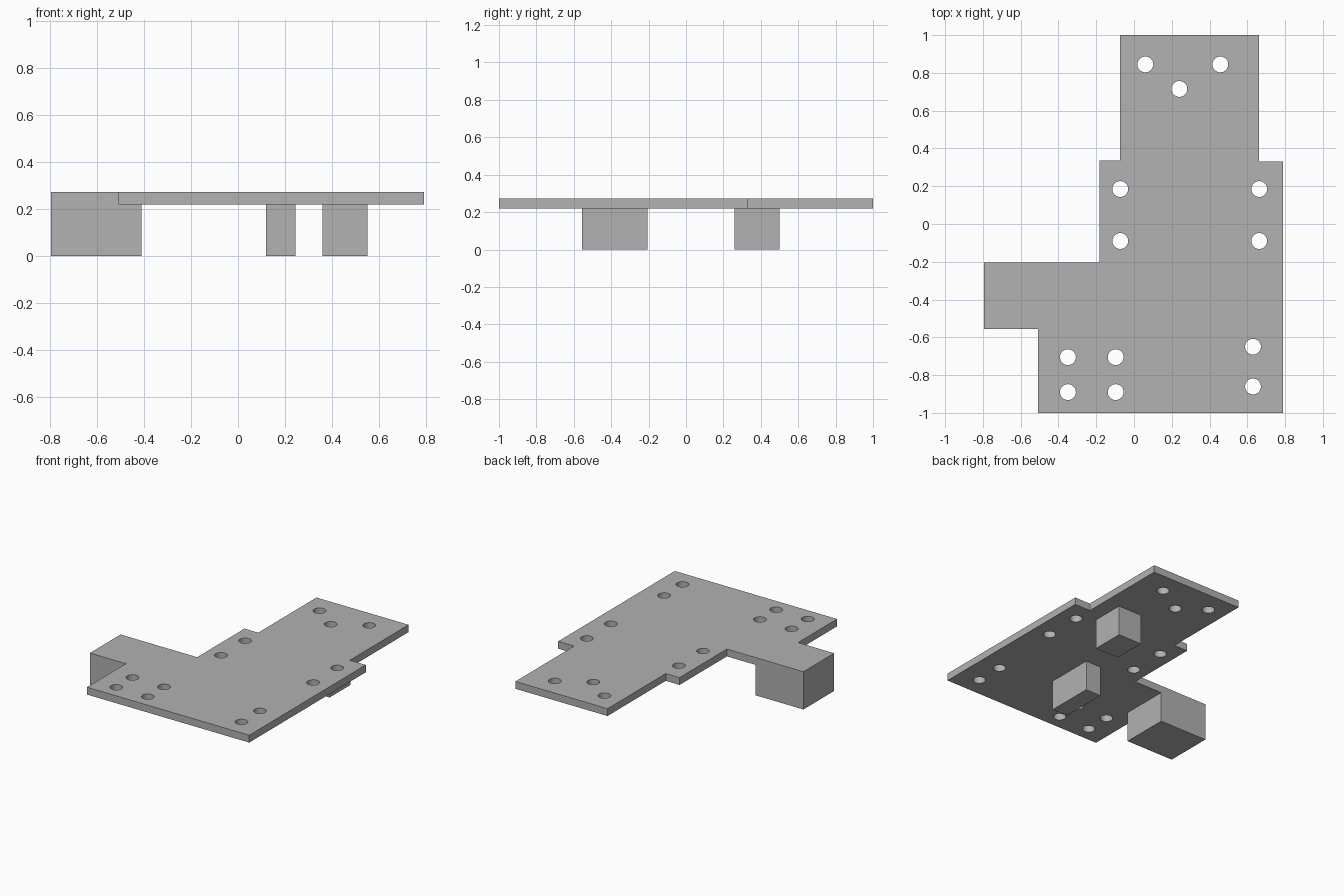
import bpy
import bmesh
from math import cos, sin, tau
from mathutils import Matrix

if "Cube" in bpy.data.objects:
    bpy.data.objects.remove(bpy.data.objects["Cube"], do_unlink=True)

BOTTOM, TOP = 0.22, 0.273   # plate underside and upper face
HOLE_RADIUS = 0.042

# Single flat grey
grey = bpy.data.materials.new("plain_grey")
grey.use_nodes = True
colour = (0.445, 0.445, 0.445, 1)
grey.diffuse_color = colour
grey.node_tree.nodes["Principled BSDF"].inputs["Base Color"].default_value = colour


def add_object(name, mesh):
    mesh.materials.clear()
    mesh.materials.append(grey)
    obj = bpy.data.objects.new(name, mesh)
    bpy.context.collection.objects.link(obj)
    return obj


def box(name, x0, x1, y0, y1, z0, z1):
    bm = bmesh.new()
    centre = ((x0 + x1) / 2, (y0 + y1) / 2, (z0 + z1) / 2)
    size = (x1 - x0, y1 - y0, z1 - z0)
    bmesh.ops.create_cube(bm, size=1, matrix=Matrix.Translation(centre) @ Matrix.Diagonal((*size, 1)))
    mesh = bpy.data.meshes.new(name)
    bm.to_mesh(mesh)
    bm.free()
    return add_object(name, mesh)


def add_loop(curve, points):
    spline = curve.splines.new("POLY")
    spline.points.add(len(points) - 1)
    for point, (x, y) in zip(spline.points, points):
        point.co = (x, y, 0, 1)
    spline.use_cyclic_u = True


def circle(cx, cy, sides=32):
    return [(cx + HOLE_RADIUS * cos(tau * i / sides), cy + HOLE_RADIUS * sin(tau * i / sides))
            for i in range(sides)]


# Stepped plate outline, with a gap where the side block meets it
outline = [(-0.507, -1), (0.79, -1), (0.79, 0.33), (0.663, 0.33), (0.663, 1), (-0.073, 1),
           (-0.073, 0.335), (-0.183, 0.335), (-0.183, -0.205), (-0.41, -0.205),
           (-0.41, -0.555), (-0.507, -0.555)]

# Through holes: back triangle, middle four, front left pair, front right four
holes = [(0.06, 0.845), (0.457, 0.845), (0.24, 0.715), (0.63, -0.65), (0.63, -0.86)]
holes += [(x, y) for x in (-0.073, 0.663) for y in (0.185, -0.09)]
holes += [(x, y) for x in (-0.35, -0.097) for y in (-0.705, -0.89)]

# Fill the outline minus the holes and give it thickness
curve = bpy.data.curves.new("plate_profile", "CURVE")
curve.dimensions = "2D"
curve.fill_mode = "BOTH"
curve.extrude = (TOP - BOTTOM) / 2
add_loop(curve, outline)
for cx, cy in holes:
    add_loop(curve, circle(cx, cy))
helper = bpy.data.objects.new("plate_profile", curve)
bpy.context.collection.objects.link(helper)
bpy.context.view_layer.update()
evaluated = helper.evaluated_get(bpy.context.evaluated_depsgraph_get())
mesh = bpy.data.meshes.new_from_object(evaluated)
bpy.data.objects.remove(helper, do_unlink=True)

# Weld the walls to the faces
bm = bmesh.new()
bm.from_mesh(mesh)
bmesh.ops.remove_doubles(bm, verts=bm.verts, dist=0.0005)
bmesh.ops.recalc_face_normals(bm, faces=bm.faces)
bmesh.ops.translate(bm, verts=bm.verts, vec=(0, 0, (TOP + BOTTOM) / 2))
for face in bm.faces:
    face.smooth = False
bm.to_mesh(mesh)
bm.free()
mesh.name = "plate"
add_object("plate", mesh)

# Side block flush with the plate, and two feet underneath
box("side_block", -0.795, -0.41, -0.555, -0.205, 0, TOP)
box("front_foot", 0.12, 0.245, -0.555, -0.205, 0, BOTTOM)
box("back_foot", 0.36, 0.55, 0.26, 0.5, 0, BOTTOM)
